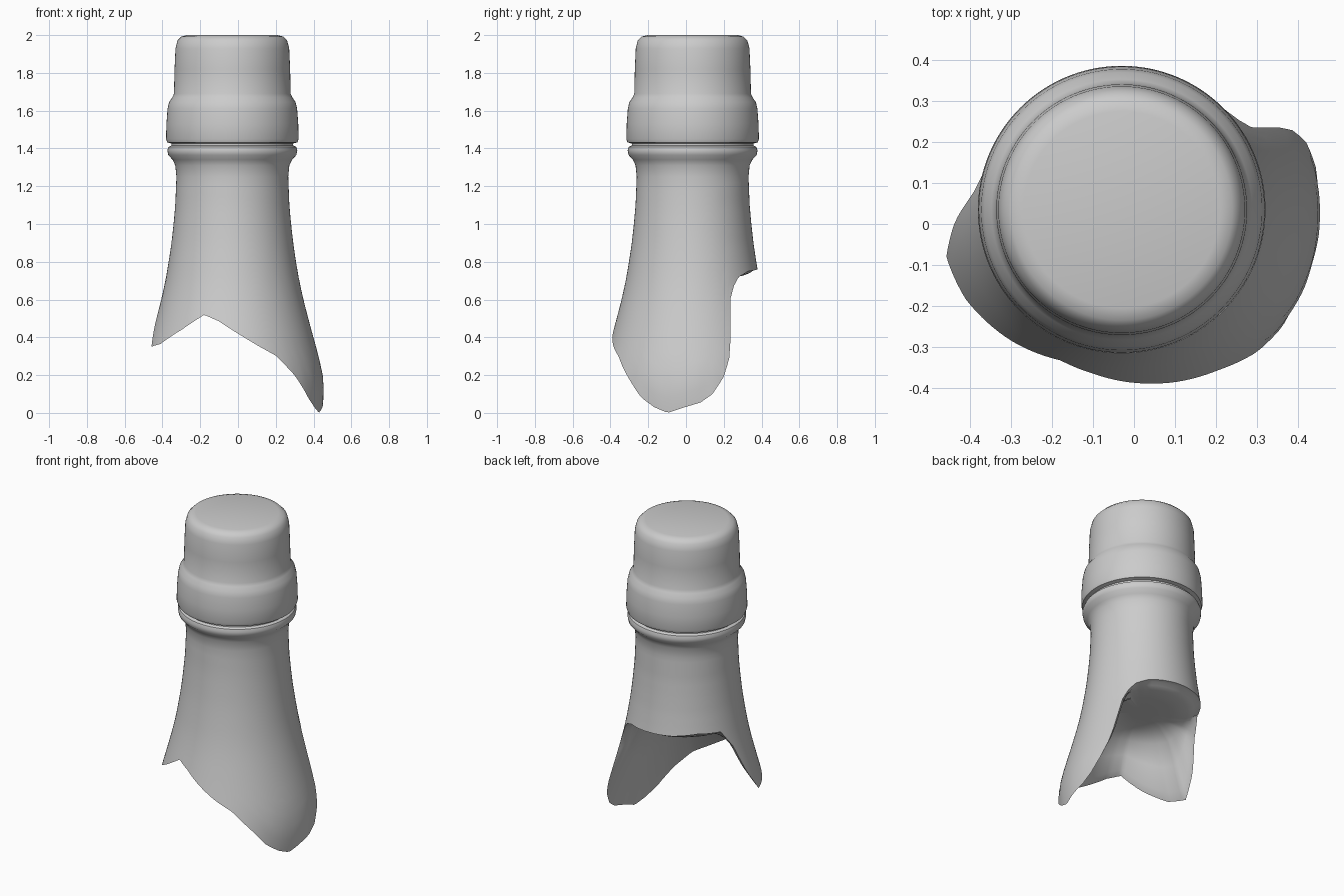
import bpy, bmesh, math

if "Cube" in bpy.data.objects:
    bpy.data.objects.remove(bpy.data.objects["Cube"])

CX, CY, N = -0.03, 0.035, 144      # bottle axis and sides

# finish (lip, collar, ring) profile from top to shoulder: radius, height
FINISH = [(0.24, 2.0), (0.27, 1.992), (0.29, 1.972), (0.301, 1.93), (0.306, 1.82),
          (0.309, 1.69), (0.318, 1.67), (0.335, 1.645), (0.343, 1.61), (0.349, 1.53),
          (0.351, 1.45), (0.345, 1.432), (0.322, 1.426), (0.322, 1.416), (0.338, 1.408),
          (0.344, 1.39), (0.339, 1.365), (0.316, 1.34), (0.302, 1.31), (0.296, 1.25)]
# flaring neck: height, radius
NECK = [(0.0, 0.476), (0.1, 0.485), (0.2, 0.479), (0.3, 0.457), (0.4, 0.429),
        (0.5, 0.402), (0.6, 0.376), (0.7, 0.354), (0.8, 0.337), (0.9, 0.322),
        (1.0, 0.311), (1.1, 0.302), (1.25, 0.296)]
# broken edge: angle from +x in degrees, height
BREAK = [(-165, 0.35), (-150, 0.365), (-130, 0.44), (-112, 0.52), (-100, 0.485),
         (-86, 0.42), (-72, 0.355), (-59, 0.30), (-46, 0.195), (-34, 0.08),
         (-25, 0.03), (-16, 0.0), (-5, 0.03), (5, 0.055), (12.6, 0.10), (20, 0.19),
         (26, 0.31), (32, 0.60), (37, 0.67), (44, 0.72), (58, 0.75), (85, 0.76),
         (110, 0.765), (135, 0.78), (160, 0.77), (173, 0.66), (184, 0.48), (195, 0.35)]


def lerp_table(table, x):
    for (a, va), (b, vb) in zip(table, table[1:]):
        if x <= b:
            return va + (vb - va) * max(0, x - a) / (b - a)
    return table[-1][1]


bm = bmesh.new()
angles = [math.radians(-165 + 360 * i / N) for i in range(N)]
edge = [lerp_table(BREAK, math.degrees(a)) for a in angles]


def ring(radii, heights):
    return [bm.verts.new((CX + r * math.cos(a), CY + r * math.sin(a), z))
            for a, r, z in zip(angles, radii, heights)]


def bridge(upper, lower):
    for i in range(N):
        j = (i + 1) % N
        bm.faces.new((upper[i], lower[i], lower[j], upper[j]))


# rounded top, collar and ring
rings = [ring([r] * N, [z] * N) for r, z in FINISH]
bm.faces.new(rings[0])

# neck wall stretched down to the jagged edge
ROWS = 16
for k in range(1, ROWS + 1):
    zs = [1.25 + (e - 1.25) * k / ROWS for e in edge]
    rings.append(ring([lerp_table(NECK, z) for z in zs], zs))

# thin inner side of the shards rising to a ceiling inside the break
CEIL = 0.72
for f, s in ((0.94, 0.12), (0.87, 0.5), (0.76, 0.85), (0.5, 1.0), (0.2, 1.0)):
    zs = [e + (CEIL - e) * s for e in edge]
    rings.append(ring([lerp_table(NECK, z) * f for z in zs], zs))
for a, b in zip(rings, rings[1:]):
    bridge(a, b)
bm.faces.new(rings[-1])
bmesh.ops.recalc_face_normals(bm, faces=bm.faces[:])

mesh = bpy.data.meshes.new("broken_bottle_neck")
bm.to_mesh(mesh)
bm.free()
neck = bpy.data.objects.new("broken_bottle_neck", mesh)
bpy.context.collection.objects.link(neck)
bpy.context.view_layer.objects.active = neck
neck.select_set(True)
bpy.ops.object.shade_smooth_by_angle(angle=math.radians(40))
